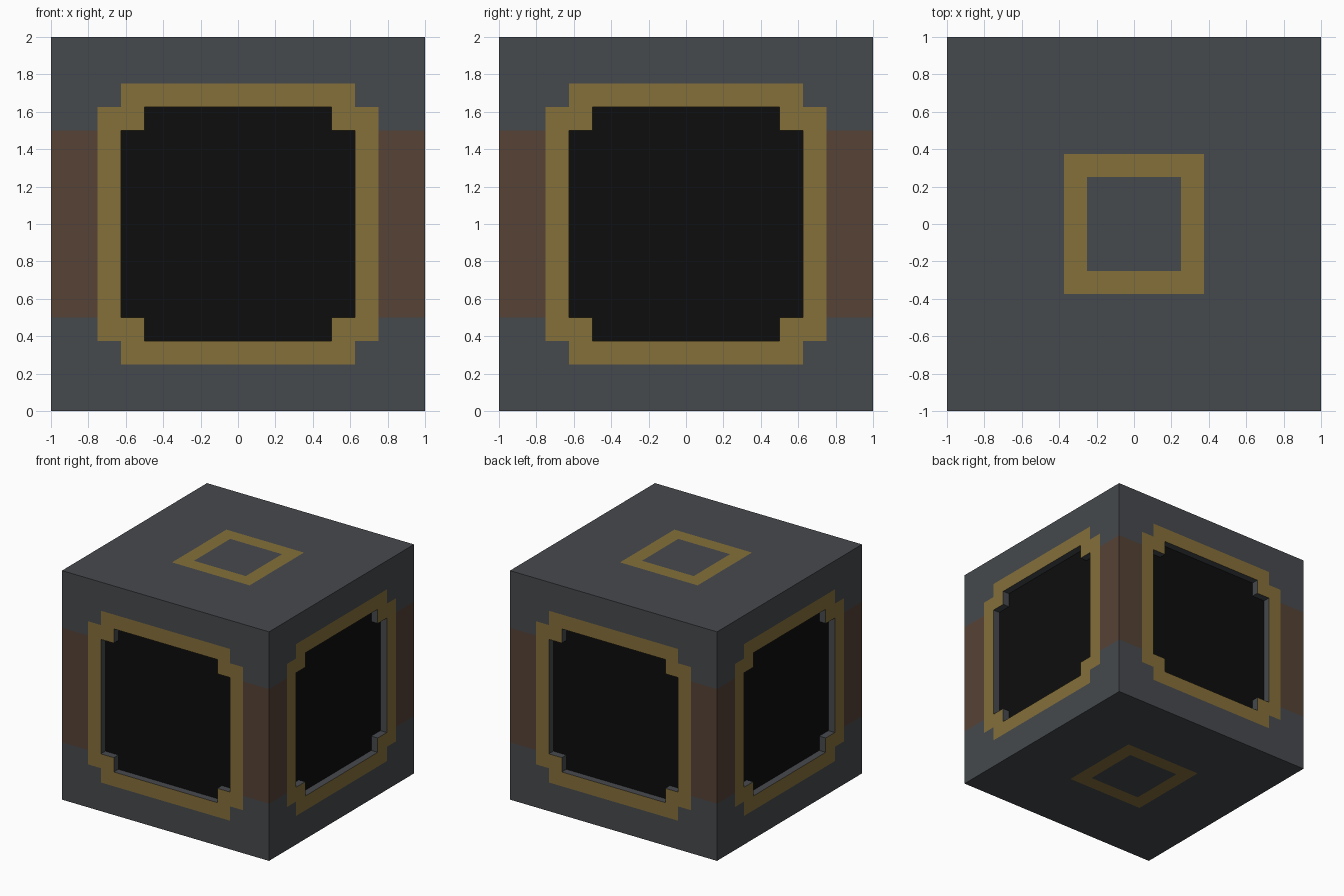
import bpy, bmesh
from mathutils import Vector

if "Cube" in bpy.data.objects:
    bpy.data.objects.remove(bpy.data.objects["Cube"])

CELL = 0.125      # pixel size of the face pattern
DEPTH = 0.0625    # depth of the sunken windows


def material(name, color):
    mat = bpy.data.materials.new(name)
    mat.diffuse_color = (*color, 1)
    mat.use_nodes = True
    mat.node_tree.nodes["Principled BSDF"].inputs["Base Color"].default_value = mat.diffuse_color
    return mat


GREY, BROWN, GOLD, BLACK = range(4)
materials = [
    material("slate grey", (0.061, 0.067, 0.075)),
    material("dark brown", (0.093, 0.054, 0.036)),
    material("dull gold", (0.235, 0.162, 0.042)),
    material("black", (0.004, 0.004, 0.004)),
]


def stepped_disc(u, v, r):
    """True inside a square of half-size r with two steps cut from each corner."""
    u, v = abs(u), abs(v)
    return max(u, v) < r and u + v < 2 * r - 2 * CELL - 0.01 + CELL / 2


def side_color(u, v):
    if stepped_disc(u, v, 0.625):
        return BLACK
    if stepped_disc(u, v, 0.75):
        return GOLD
    return BROWN if abs(v) < 0.5 else GREY


def cap_color(u, v):
    return GOLD if 0.25 < max(abs(u), abs(v)) < 0.375 else GREY


# Cube divided into square cells
bm = bmesh.new()
bmesh.ops.create_cube(bm, size=2)
bmesh.ops.subdivide_edges(bm, edges=bm.edges[:], cuts=15, use_grid_fill=True)
bm.normal_update()

# Colour pattern: windows on the four sides, square rings on top and bottom
for f in bm.faces:
    c, n = f.calc_center_median(), f.normal
    if abs(n.z) > 0.5:
        f.material_index = cap_color(c.x, c.y)
    else:
        f.material_index = side_color(c.x if abs(n.y) > 0.5 else c.y, c.z)

# Sink each black window, leaving grey walls around it
for axis in ((1, 0, 0), (-1, 0, 0), (0, 1, 0), (0, -1, 0)):
    direction = Vector(axis)
    window = [f for f in bm.faces
              if f.material_index == BLACK and f.normal.dot(direction) > 0.9]
    result = bmesh.ops.extrude_face_region(bm, geom=window)["geom"]
    old = [f for f in window if f.is_valid]
    if old:
        bmesh.ops.delete(bm, geom=old, context='FACES')
    verts = [g for g in result if isinstance(g, bmesh.types.BMVert)]
    bmesh.ops.translate(bm, verts=verts, vec=-direction * DEPTH)
    bm.normal_update()
    floor = {g for g in result if isinstance(g, bmesh.types.BMFace)}
    for f in {f for v in verts for f in v.link_faces} - floor:
        f.material_index = GREY

bmesh.ops.recalc_face_normals(bm, faces=bm.faces[:])
bmesh.ops.translate(bm, verts=bm.verts[:], vec=(0, 0, 1))

mesh = bpy.data.meshes.new("windowed_block")
bm.to_mesh(mesh)
bm.free()
for mat in materials:
    mesh.materials.append(mat)
block = bpy.data.objects.new("windowed_block", mesh)
bpy.context.collection.objects.link(block)
